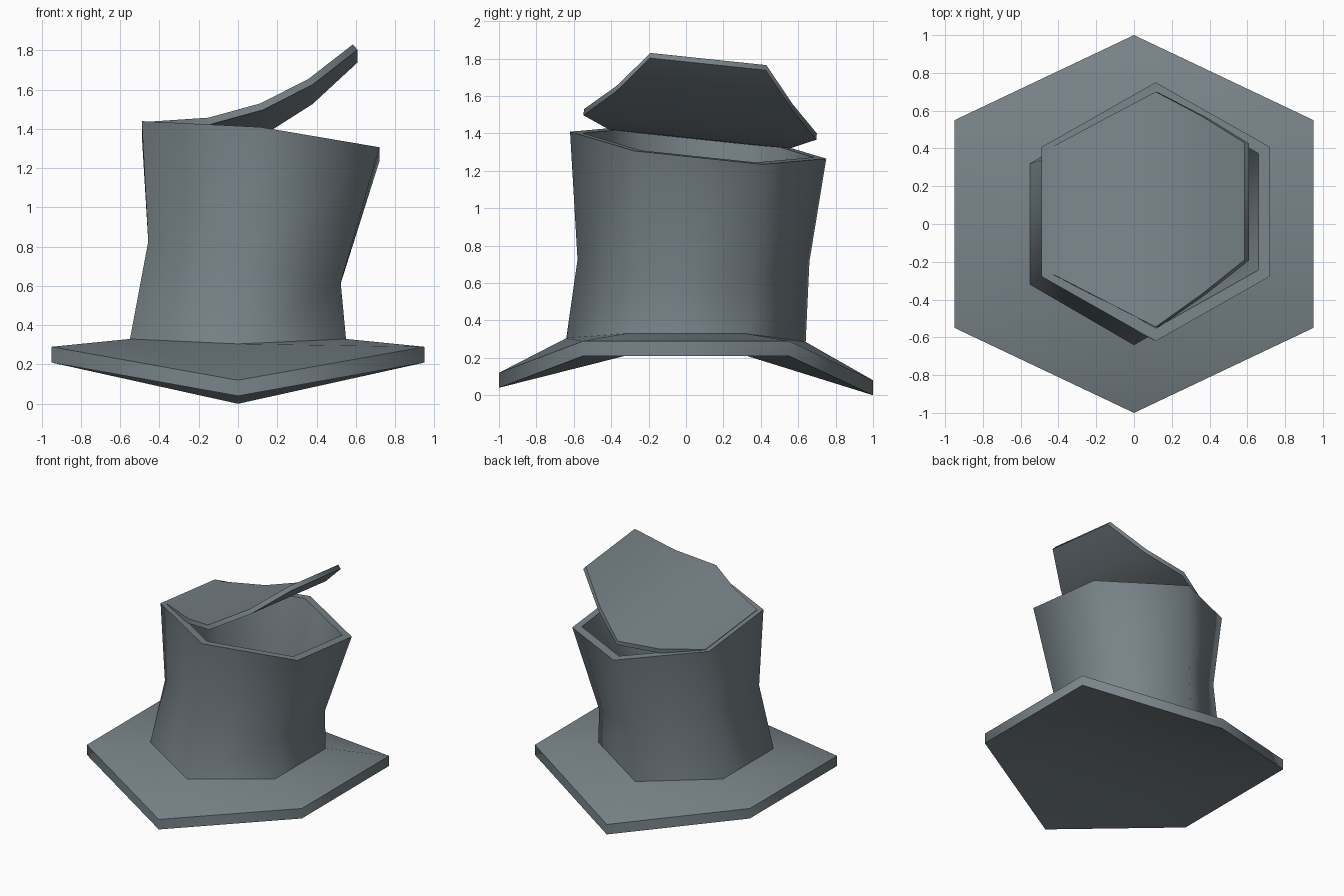
import bpy, bmesh, math

if "Cube" in bpy.data.objects:
    bpy.data.objects.remove(bpy.data.objects["Cube"])

felt = bpy.data.materials.new("slate grey felt")
felt.diffuse_color = (0.19, 0.23, 0.25, 1)
felt.use_nodes = True
felt.node_tree.nodes["Principled BSDF"].inputs["Base Color"].default_value = felt.diffuse_color


def ring(cx, cy, rx, ry, z, sx=0, sy=0, side=0.5):
    """Tilted hexagon with points to front and back, starting at the front."""
    shape = [(0, -1), (1, -side), (1, side), (0, 1), (-1, side), (-1, -side)]
    return [(cx + a * rx, cy + b * ry, z + a * rx * sx + b * ry * sy) for a, b in shape]


def bands(start, n=6):
    """Quads joining the ring at index start to the ring after it."""
    return [(start + i, start + (i + 1) % n, start + n + (i + 1) % n, start + n + i) for i in range(n)]


def make(name, verts, faces, thickness=0):
    mesh = bpy.data.meshes.new(name)
    mesh.from_pydata(verts, [], faces)
    bm = bmesh.new()
    bm.from_mesh(mesh)
    if not thickness:
        bmesh.ops.recalc_face_normals(bm, faces=bm.faces)
    bm.to_mesh(mesh)
    bm.free()
    ob = bpy.data.objects.new(name, mesh)
    bpy.context.collection.objects.link(ob)
    mesh.materials.append(felt)
    bpy.ops.object.select_all(action='DESELECT')
    ob.select_set(True)
    bpy.context.view_layer.objects.active = ob
    if thickness:
        mod = ob.modifiers.new("thickness", 'SOLIDIFY')
        mod.thickness = thickness
        mod.offset = -1
        bpy.ops.object.modifier_apply(modifier=mod.name)
    bpy.ops.object.shade_smooth_by_angle(angle=math.radians(68))
    return ob


def set_z(points, front, back):
    """Droop the front and back points of a ring."""
    for i, z in ((0, front), (3, back)):
        points[i] = (points[i][0], points[i][1], z)
    return points


# Brim: drooping front and back, with a raised flat underside
base = set_z(ring(0, 0, 0.55, 0.64, 0.33), 0.305, 0.285)
rim_top = set_z(ring(0, 0, 0.95, 1, 0.29, side=0.55), 0.12, 0.08)
rim_low = set_z(ring(0, 0, 0.95, 1, 0.21, side=0.55), 0.04, 0.0)
under = [(x, y, 0.212) for x, y, z in base if x != 0]      # indices 18..21
faces = [(0, 1, 2, 3, 4, 5)] + bands(0) + bands(6)
faces += [(12, 18, 21), (12, 13, 18), (13, 14, 19, 18), (14, 15, 19), (15, 20, 19),
          (15, 16, 20), (16, 17, 21, 20), (17, 12, 21), (18, 19, 20, 21)]
make("brim", base + rim_top + rim_low + under, faces)

# Crown: hollow leaning tube, up the outside and down the inside
wall = 0.06
rings = [list(base), ring(0.033, 0.04, 0.49, 0.62, 0.72, -0.215, -0.008),
         ring(0.115, 0.065, 0.605, 0.685, 1.337, -0.11, -0.105),
         ring(0.115, 0.065, 0.605 - wall, 0.685 - wall * 1.15, 1.337, -0.11, -0.105),
         ring(0.033, 0.04, 0.49 - wall, 0.62 - wall * 1.15, 0.72, -0.215, -0.008),
         set_z(ring(0, 0, 0.55 - wall, 0.64 - wall * 1.15, 0.325), 0.30, 0.28)]
faces = [f for r in range(5) for f in bands(r * 6)]
make("crown", [p for r in rings for p in r], faces)

# Lid: torn open and curling up to the right (x, front y, back y, front z)
columns = [(-0.45, -0.255, 0.40, 1.437), (-0.15, -0.41, 0.56, 1.457),
           (0.115, -0.545, 0.70, 1.53), (0.36, -0.37, 0.57, 1.655),
           (0.585, -0.19, 0.43, 1.83)]
verts = []
for x, y0, y1, z in columns:
    verts += [(x, y0, z), (x, y1, z - 0.105 * (y1 - y0))]
faces = [(2 * i, 2 * i + 2, 2 * i + 3, 2 * i + 1) for i in range(4)]
make("torn_lid", verts, faces, thickness=0.036)
